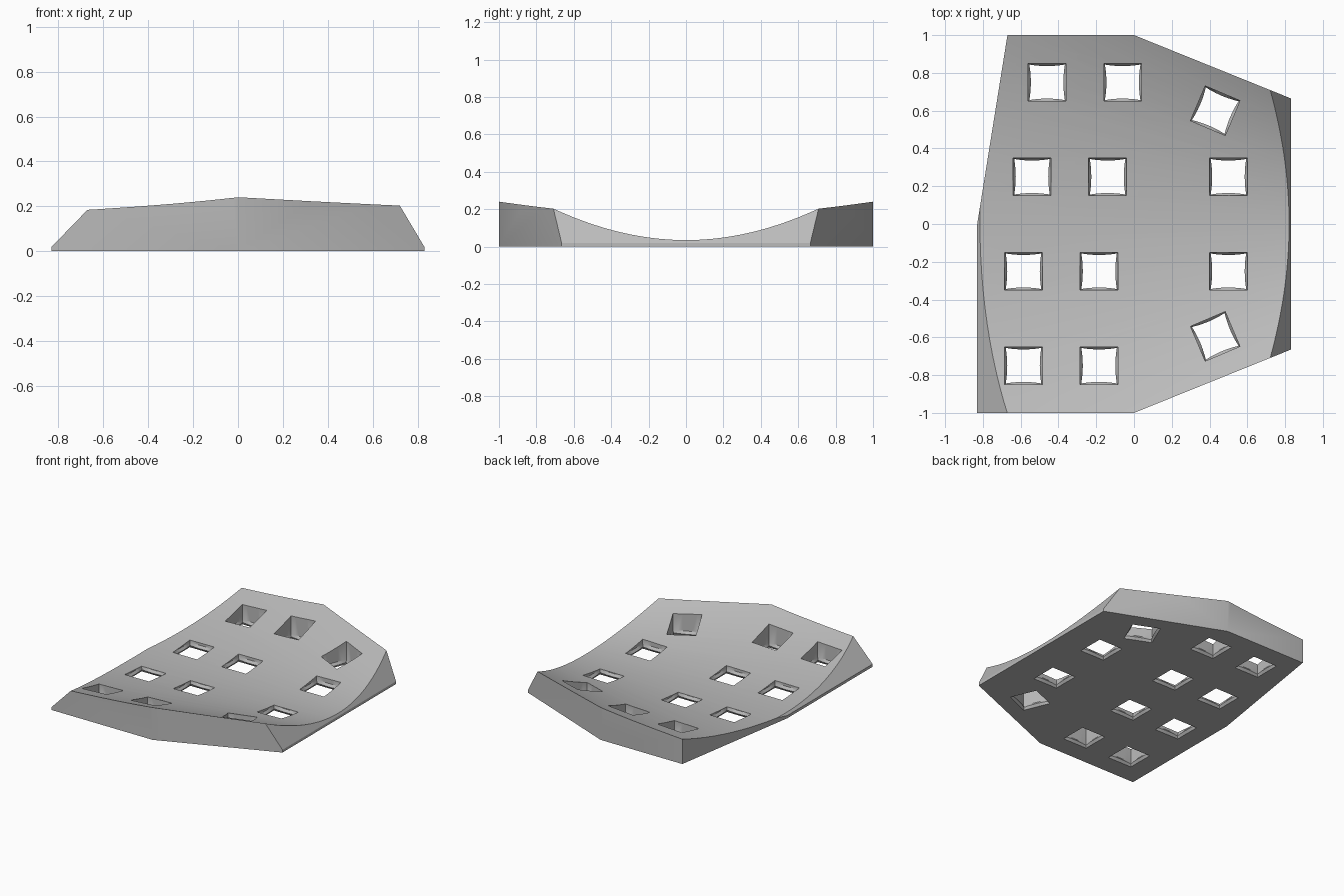
import bpy, bmesh, math
from mathutils import Vector, Matrix

cube = bpy.data.objects.get("Cube")
if cube:
    bpy.data.objects.remove(cube, do_unlink=True)

grey = bpy.data.materials.new("light_grey")
grey.use_nodes = True
grey.diffuse_color = (0.5, 0.5, 0.5, 1)
grey.node_tree.nodes["Principled BSDF"].inputs["Base Color"].default_value = (0.5, 0.5, 0.5, 1)


def make_object(name, bm):
    bmesh.ops.recalc_face_normals(bm, faces=bm.faces)
    mesh = bpy.data.meshes.new(name)
    bm.to_mesh(mesh)
    bm.free()
    mesh.materials.append(grey)
    obj = bpy.data.objects.new(name, mesh)
    bpy.context.collection.objects.link(obj)
    return obj


def loft(bm, rings):
    """Skin a list of equal closed rings and cap both ends."""
    rows = [[bm.verts.new(p) for p in ring] for ring in rings]
    for a, b in zip(rows, rows[1:]):
        for i in range(len(a)):
            j = (i + 1) % len(a)
            bm.faces.new((a[i], a[j], b[j], b[i]))
    bm.faces.new(rows[0])
    bm.faces.new(rows[-1])


def subtract(target, cutter):
    cutter.hide_render = True
    mod = target.modifiers.new("cut", "BOOLEAN")
    mod.operation = "DIFFERENCE"
    mod.solver = "EXACT"
    mod.object = cutter
    bpy.context.view_layer.objects.active = target
    bpy.ops.object.modifier_apply(modifier=mod.name)
    bpy.data.objects.remove(cutter, do_unlink=True)


# Plate blank: extruded outline with two sloped ends
outline = [(-.83, -1), (0, -1), (.83, -.665), (.83, .665), (0, 1), (-.67, 1), (-.83, 0)]
bm = bmesh.new()
loft(bm, [[(x, y, z) for x, y in outline] for z in (0, .5)])
for point, normal in (((.83, 0, .02), (.185, 0, .11)), ((-.83, 0, .02), (-.165, 0, .16))):
    cut = bmesh.ops.bisect_plane(bm, geom=bm.verts[:] + bm.edges[:] + bm.faces[:],
                                 plane_co=point, plane_no=Vector(normal).normalized(),
                                 clear_outer=True)
    rim = [e for e in cut["geom_cut"] if isinstance(e, bmesh.types.BMEdge)]
    bmesh.ops.edgeloop_fill(bm, edges=rim)
plate = make_object("key_plate", bm)

# Dished top: conical trough whose radius shrinks toward +x
STEPS = 40
rings = []
for x in (-1, 1):
    r = 2.54 - 1.33 * x
    arc = [-.5 + i / STEPS for i in range(STEPS + 1)]
    ring = [(x, r * math.sin(a), .035 + r * (1 - math.cos(a))) for a in arc]
    ring += [(x, ring[-1][1], .8), (x, ring[0][1], .8)]
    rings.append(ring)
bm = bmesh.new()
loft(bm, rings)
subtract(plate, make_object("dish_cutter", bm))

# Switch holes: square openings pinched at the throat
holes = [(-.46, .75, 0), (-.06, .75, 0), (.43, .6, -23),
         (-.54, .25, 0), (-.14, .25, 0), (.5, .25, 0),
         (-.585, -.25, 0), (-.185, -.25, 0), (.5, -.25, 0),
         (-.585, -.75, 0), (-.185, -.75, 0), (.43, -.595, 23)]


def square_ring(half, bow, z, n=6):
    """Square loop whose sides bow inward by the given amount."""
    ring = []
    for side in range(4):
        turn = Matrix.Rotation(side * math.pi / 2, 3, "Z")
        for i in range(n):
            t = -1 + 2 * i / n
            ring.append(turn @ Vector((half - bow * (1 - t * t), half * t, z)))
    return ring


sections = [(.1, 0, -.02), (.1, 0, 0), (.094, .008, .018), (.1, 0, .036), (.1, 0, .5)]
for x, y, angle in holes:
    place = Matrix.Translation((x, y, 0)) @ Matrix.Rotation(math.radians(angle), 4, "Z")
    bm = bmesh.new()
    loft(bm, [[place @ p for p in square_ring(*s)] for s in sections])
    subtract(plate, make_object("hole_cutter", bm))

bpy.ops.object.select_all(action="DESELECT")
plate.select_set(True)
bpy.context.view_layer.objects.active = plate
bpy.ops.object.shade_smooth_by_angle(angle=math.radians(25))
